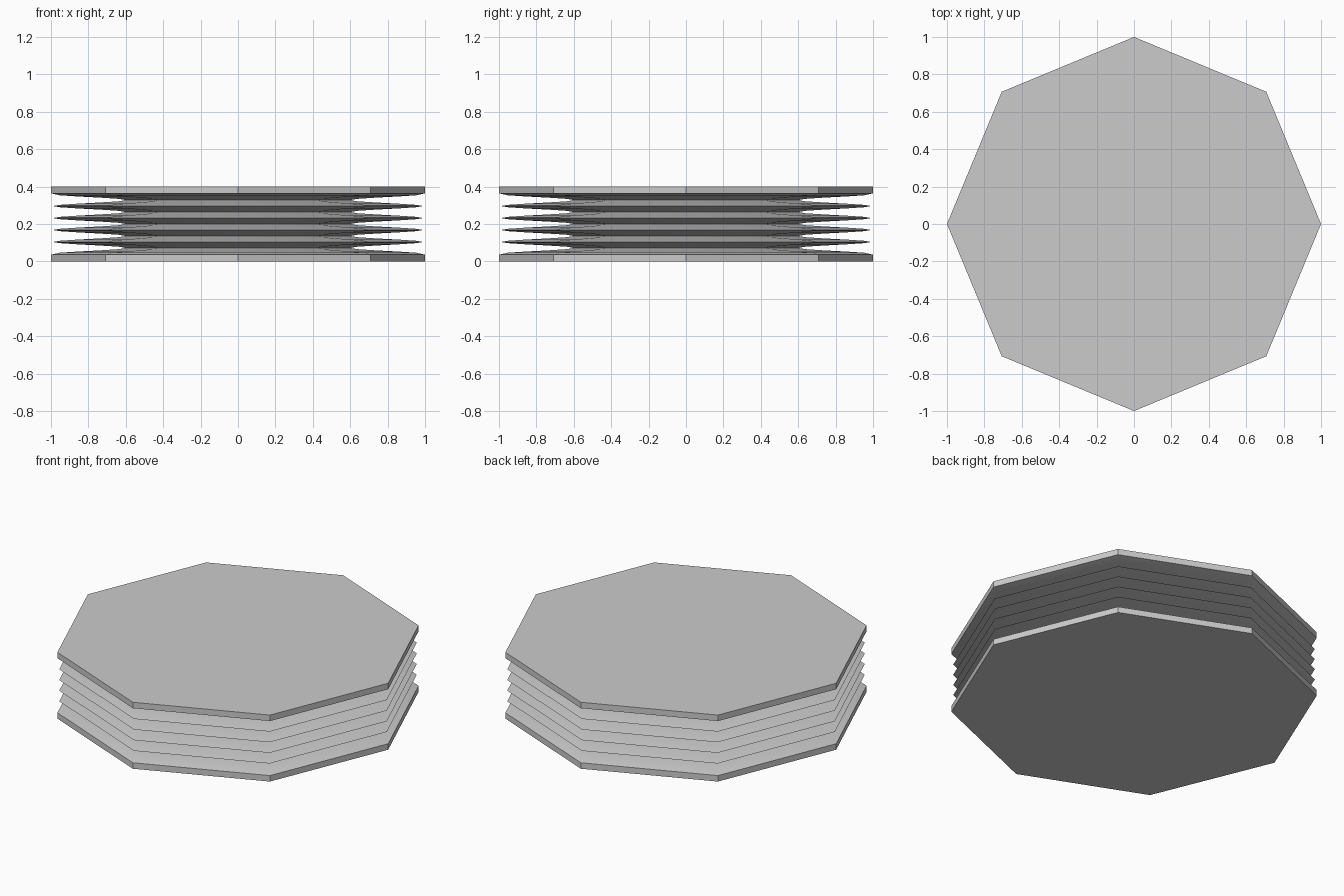
import bpy, bmesh, math

if "Cube" in bpy.data.objects:
    bpy.data.objects.remove(bpy.data.objects["Cube"])

SIDES = 8
FOLDS = 5
PLATE = 0.04
HEIGHT = 0.40
SAMPLES = 10  # profile points per fold

# Profile: bottom plate, wavy folds, top plate
profile = [(1.0, 0.0), (1.0, PLATE - 0.004)]
steps = FOLDS * SAMPLES
for i in range(1, steps):
    z = PLATE + (HEIGHT - 2 * PLATE) * i / steps
    r = 0.795 + 0.195 * math.cos(2 * math.pi * i / SAMPLES)
    profile.append((r, z))
profile += [(1.0, HEIGHT - PLATE + 0.004), (1.0, HEIGHT)]

# Octagonal bellows swept around z, corners on the axes
bm = bmesh.new()
rings = []
for r, z in profile:
    rings.append([bm.verts.new((r * math.cos(2 * math.pi * k / SIDES),
                                r * math.sin(2 * math.pi * k / SIDES), z))
                  for k in range(SIDES)])
for a, b in zip(rings, rings[1:]):
    for k in range(SIDES):
        n = (k + 1) % SIDES
        bm.faces.new((a[k], a[n], b[n], b[k]))

# Flat end caps
bm.faces.new(rings[0][::-1])
bm.faces.new(rings[-1])
bmesh.ops.recalc_face_normals(bm, faces=bm.faces)

mesh = bpy.data.meshes.new("octagonal_bellows")
bm.to_mesh(mesh)
bm.free()
bellows = bpy.data.objects.new("octagonal_bellows", mesh)
bpy.context.collection.objects.link(bellows)

# Smooth folds, crisp octagon corners and plate rims
bpy.context.view_layer.objects.active = bellows
bellows.select_set(True)
bpy.ops.object.shade_smooth_by_angle(angle=math.radians(40))
